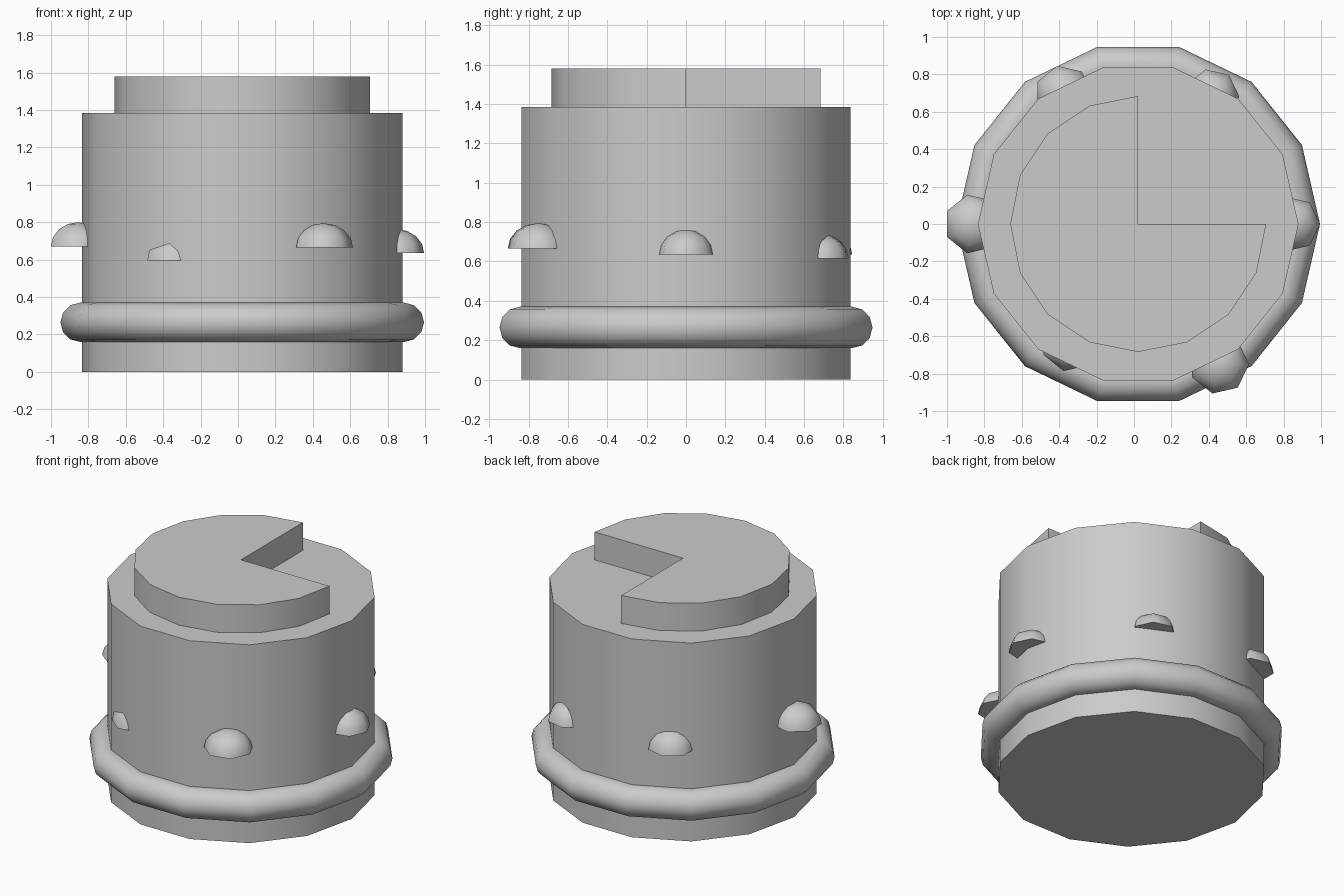
import bpy, bmesh, math

if "Cube" in bpy.data.objects:
    bpy.data.objects.remove(bpy.data.objects["Cube"])

CX = 0.0225  # axis of the body in x

grey = bpy.data.materials.new("light grey")
grey.diffuse_color = (0.6, 0.6, 0.6, 1)
grey.use_nodes = True
grey.node_tree.nodes["Principled BSDF"].inputs["Base Color"].default_value = grey.diffuse_color


def finish(name, bm):
    bmesh.ops.recalc_face_normals(bm, faces=bm.faces[:])
    me = bpy.data.meshes.new(name)
    bm.to_mesh(me)
    bm.free()
    me.materials.append(grey)
    me.polygons.foreach_set("use_smooth", [True] * len(me.polygons))
    me.set_sharp_from_angle(angle=math.radians(60))
    ob = bpy.data.objects.new(name, me)
    bpy.context.collection.objects.link(ob)
    return ob


def ring(cx, cy, r, n):
    return [(cx + r * math.cos(2 * math.pi * i / n),
             cy + r * math.sin(2 * math.pi * i / n)) for i in range(n)]


def prism(name, outline, z0, z1):
    bm = bmesh.new()
    lo = [bm.verts.new((x, y, z0)) for x, y in outline]
    hi = [bm.verts.new((x, y, z1)) for x, y in outline]
    n = len(outline)
    bm.faces.new(lo[::-1])
    bm.faces.new(hi)
    for i in range(n):
        j = (i + 1) % n
        bm.faces.new((lo[i], lo[j], hi[j], hi[i]))
    return finish(name, bm)


def dome(name, x, y, z, r, h, n=7, steps=4):
    bm = bmesh.new()
    rows = []
    for k in range(steps):
        a = math.pi / 2 * k / steps
        rows.append([bm.verts.new((px, py, z + h * math.sin(a)))
                     for px, py in ring(x, y, r * math.cos(a), n)])
    top = bm.verts.new((x, y, z + h))
    bm.faces.new(rows[0][::-1])
    for i in range(n):
        j = (i + 1) % n
        for a, b in zip(rows, rows[1:]):
            bm.faces.new((a[i], a[j], b[j], b[i]))
        bm.faces.new((rows[-1][i], rows[-1][j], top))
    return finish(name, bm)


# Main 14-sided drum
prism("body", ring(CX, 0, 0.857, 14), 0, 1.385)

# Three-quarter disc on top, open towards +x +y
prism("top_step", [(CX, 0)] + [
    (CX + 0.684 * math.cos(math.radians(90 + 22.5 * i)),
     0.684 * math.sin(math.radians(90 + 22.5 * i))) for i in range(13)], 1.385, 1.58)

# Rounded band around the base
bm = bmesh.new()
rows = []
for px, py in ring(0, 0, 1, 14):
    rows.append([bm.verts.new((CX + px * (0.867 + u), py * (0.867 + u), 0.265 + v))
                 for u, v in ring(0, 0, 0.105, 12)])
for i in range(14):
    a, b = rows[i], rows[(i + 1) % 14]
    for j in range(12):
        k = (j + 1) % 12
        bm.faces.new((a[j], b[j], b[k], a[k]))
finish("base_band", bm)

# Uneven half-round studs around the body: x, y, z, radius, height
for i, s in enumerate([
        (0.847, 0, 0.635, 0.148, 0.128),
        (0.415, 0.682, 0.615, 0.148, 0.125),
        (-0.376, 0.694, 0.635, 0.155, 0.130),
        (-0.856, 0, 0.67, 0.160, 0.130),
        (-0.341, -0.63, 0.595, 0.160, 0.130),
        (0.455, -0.75, 0.665, 0.160, 0.130)]):
    dome(f"stud_{i + 1}", *s)
